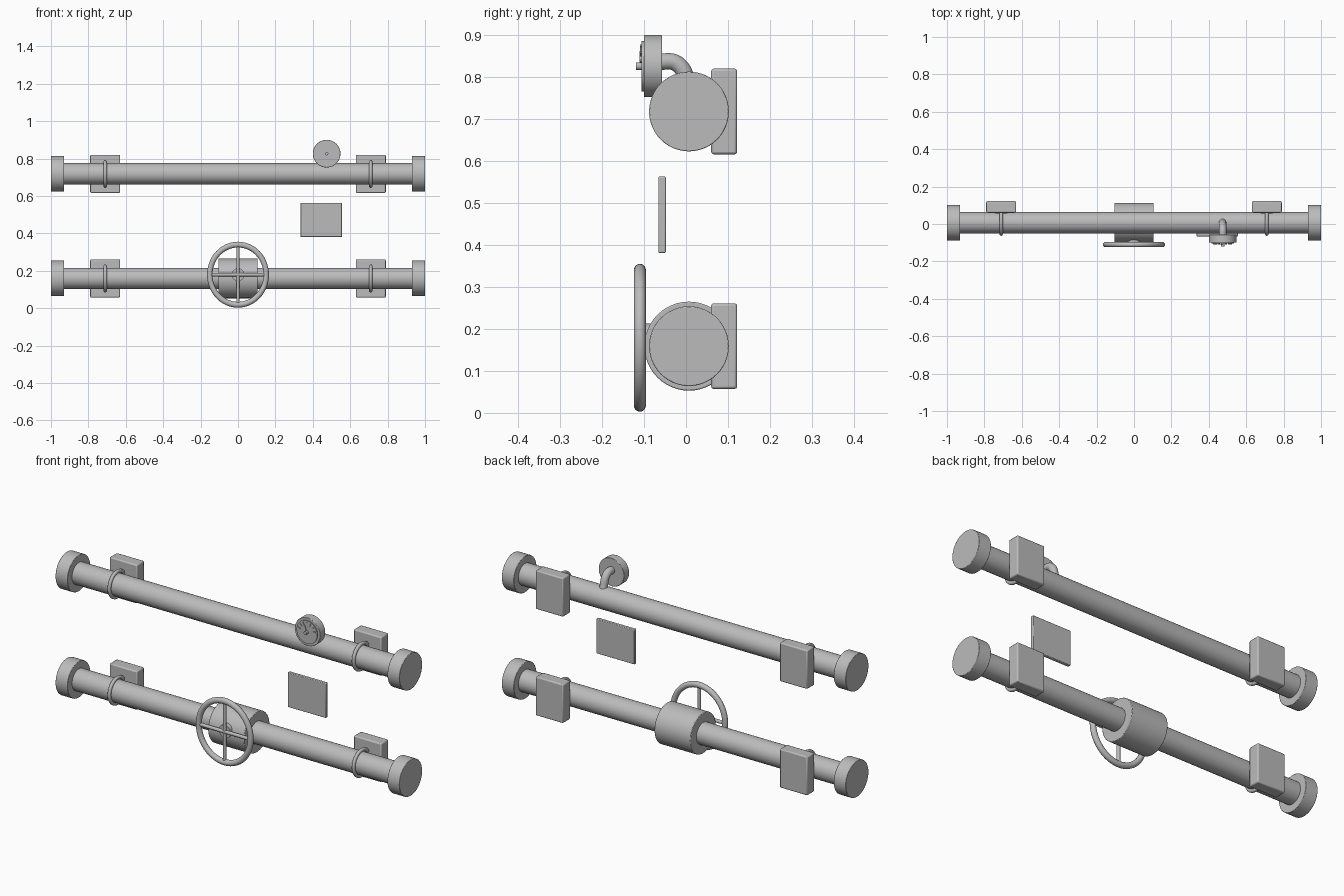
import bpy
import math
from mathutils import Vector

cube = bpy.data.objects.get("Cube")
if cube:
    bpy.data.objects.remove(cube, do_unlink=True)

steel = bpy.data.materials.new("plain grey")
steel.use_nodes = True
GREY = (0.5, 0.5, 0.5, 1)
steel.diffuse_color = GREY
steel.node_tree.nodes["Principled BSDF"].inputs["Base Color"].default_value = GREY

QUARTER = math.pi / 2
AXIS_ROT = {"x": (0, QUARTER, 0), "y": (QUARTER, 0, 0), "z": (0, 0, 0)}
PIPE_Y = 0.007


def finish(name, bevel=0):
    ob = bpy.context.object
    ob.name = name
    ob.data.materials.append(steel)
    if bevel:
        bpy.ops.object.transform_apply(location=False, rotation=False, scale=True)
        mod = ob.modifiers.new("edge", "BEVEL")
        mod.width = bevel
        mod.segments = 2
    bpy.ops.object.shade_smooth_by_angle(angle=math.radians(35))
    return ob


def cylinder(name, centre, radius, length, axis, bevel=0, sides=48):
    bpy.ops.mesh.primitive_cylinder_add(vertices=sides, radius=radius, depth=length,
                                        location=centre, rotation=AXIS_ROT[axis])
    return finish(name, bevel)


def block(name, centre, size, bevel=0, turn=0):
    bpy.ops.mesh.primitive_cube_add(size=1, location=centre, rotation=(0, turn, 0))
    bpy.context.object.scale = size
    return finish(name, bevel)


def ring(name, centre, major, minor, axis):
    bpy.ops.mesh.primitive_torus_add(location=centre, rotation=AXIS_ROT[axis],
                                     major_radius=major, minor_radius=minor,
                                     major_segments=56, minor_segments=14)
    return finish(name)


# Two pipes with end caps and wall brackets
for level, z in (("lower", 0.159), ("upper", 0.718)):
    cylinder(level + "_pipe", (0, PIPE_Y, z), 0.057, 1.9, "x")
    for side, s in (("left", 1), ("right", -1)):
        tag = f"{level}_{side}"
        cylinder(tag + "_end_cap", (s * 0.965, PIPE_Y, z), 0.095, 0.07, "x", 0.002)
        block(tag + "_wall_block", (s * 0.71, 0.091, z), (0.16, 0.062, 0.204), 0.006)
        block(tag + "_bracket_arm", (s * 0.71, 0.057, z), (0.06, 0.02, 0.06))
        ring(tag + "_clamp", (s * 0.71, 0.012, z), 0.066, 0.009, "x")

# Valve body and handwheel
WHEEL = Vector((0, -0.11, 0.179))
cylinder("valve_body", (0, PIPE_Y, 0.159), 0.106, 0.21, "x", 0.003)
cylinder("valve_stem", (0, -0.085, 0.179), 0.034, 0.05, "y")
rim = ring("handwheel_rim", WHEEL, 0.151, 0.0145, "y")
rim.scale.y = 1.065
cylinder("spoke_upright", WHEEL, 0.009, 0.32, "z", sides=16)
cylinder("spoke_level", WHEEL, 0.009, 0.3, "x", sides=16)

# Floating sign plate
block("sign_plate", (0.445, -0.057, 0.472), (0.222, 0.018, 0.182), 0.003)

# Gauge elbow swept along a curve
curve = bpy.data.curves.new("gauge_elbow", "CURVE")
curve.dimensions = "3D"
curve.bevel_depth = 0.02
curve.bevel_resolution = 5
curve.use_fill_caps = True
spline = curve.splines.new("BEZIER")
spline.bezier_points.add(2)
for point, (y, z) in zip(spline.bezier_points, ((-0.07, 0.837), (-0.02, 0.831), (0.011, 0.76))):
    point.co = (0.474, y, z)
    point.handle_left_type = point.handle_right_type = "AUTO"
elbow = bpy.data.objects.new("gauge_elbow", curve)
bpy.context.collection.objects.link(elbow)
bpy.ops.object.select_all(action="DESELECT")
elbow.select_set(True)
bpy.context.view_layer.objects.active = elbow
bpy.ops.object.convert(target="MESH")
finish("gauge_elbow")

# Gauge case, dial, ticks and needle
GAUGE = Vector((0.474, -0.0785, 0.826))
cylinder("gauge_case", GAUGE, 0.074, 0.043, "y", 0.002)
cylinder("gauge_dial", GAUGE + Vector((0, -0.023, 0)), 0.06, 0.008, "y")
for i in range(7):
    a = math.radians(-75 + 25 * i)
    out = Vector((math.sin(a), 0, math.cos(a)))
    block("dial_tick", GAUGE + out * 0.045 + Vector((0, -0.028, 0)), (0.005, 0.006, 0.014), turn=a)
cylinder("needle_pin", GAUGE + Vector((0, -0.033, 0)), 0.009, 0.016, "y", sides=20)
lean = math.radians(-20)
block("needle", GAUGE + Vector((math.sin(lean), 0, math.cos(lean))) * 0.018 + Vector((0, -0.03, 0)),
      (0.006, 0.004, 0.038), turn=lean)
